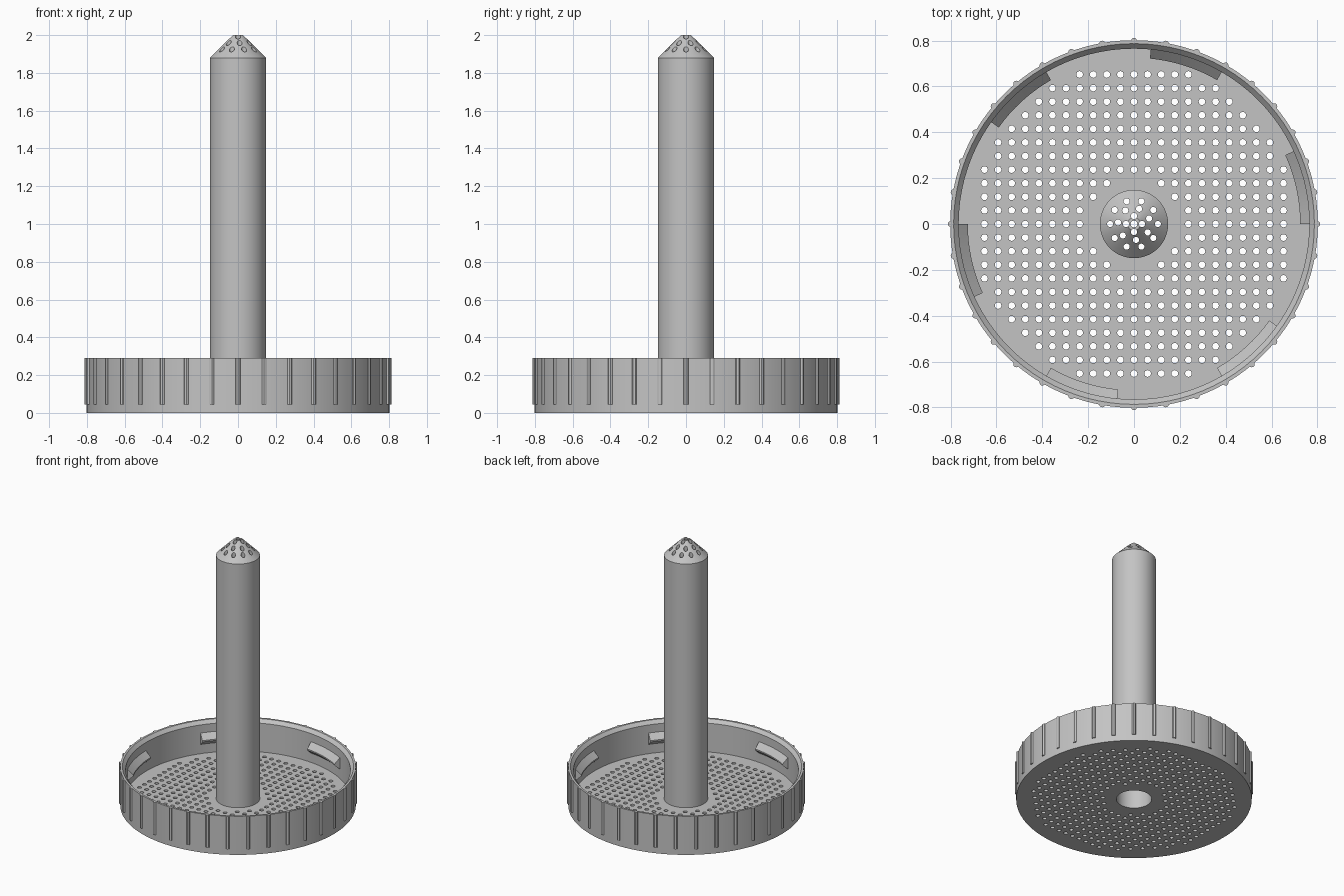
import bpy, bmesh, math
from mathutils import Matrix, Vector

if "Cube" in bpy.data.objects:
    bpy.data.objects.remove(bpy.data.objects["Cube"])

GREY = bpy.data.materials.new("plain grey")
GREY.diffuse_color = (0.55, 0.55, 0.55, 1)
GREY.use_nodes = True
GREY.node_tree.nodes["Principled BSDF"].inputs["Base Color"].default_value = GREY.diffuse_color


def make_object(name, bm):
    bmesh.ops.remove_doubles(bm, verts=bm.verts, dist=1e-5)
    bmesh.ops.recalc_face_normals(bm, faces=bm.faces)
    mesh = bpy.data.meshes.new(name)
    bm.to_mesh(mesh)
    bm.free()
    obj = bpy.data.objects.new(name, mesh)
    bpy.context.collection.objects.link(obj)
    mesh.materials.append(GREY)
    return obj


def activate(obj):
    bpy.ops.object.select_all(action='DESELECT')
    obj.select_set(True)
    bpy.context.view_layer.objects.active = obj


def smooth(obj):
    activate(obj)
    bpy.ops.object.shade_smooth_by_angle(angle=math.radians(30))


def sweep(bm, profile, start, end, steps):
    """Sweep a closed (radius, z) profile around z; caps partial sweeps."""
    full = abs(end - start - 2 * math.pi) < 1e-6
    rings = []
    for i in range(steps if full else steps + 1):
        a = start + (end - start) * i / steps
        rings.append([bm.verts.new((r * math.cos(a), r * math.sin(a), z)) for r, z in profile])
    n = len(profile)
    for i in range(steps):
        p, q = rings[i], rings[(i + 1) % len(rings)]
        for j in range(n):
            k = (j + 1) % n
            bm.faces.new((p[j], q[j], q[k], p[k]))
    if not full:
        bm.faces.new(rings[0])
        bm.faces.new(rings[-1])


def lathe(name, profile):
    bm = bmesh.new()
    sweep(bm, profile, 0, 2 * math.pi, 96)
    return make_object(name, bm)


def rods(name, points, radius, z0, z1, sides):
    """Many upright cylinders in one mesh."""
    bm = bmesh.new()
    for x, y in points:
        bmesh.ops.create_cone(bm, cap_ends=True, segments=sides, radius1=radius,
                              radius2=radius, depth=z1 - z0,
                              matrix=Matrix.Translation((x, y, (z0 + z1) / 2)))
    return make_object(name, bm)


def drill(obj, points, radius, z0, z1):
    cutter = rods("hole_cutter", points, radius, z0, z1, 16)
    cutter.hide_render = True
    mod = obj.modifiers.new("holes", 'BOOLEAN')
    mod.operation = 'DIFFERENCE'
    mod.solver = 'EXACT'
    mod.object = cutter
    activate(obj)
    bpy.ops.object.modifier_apply(modifier=mod.name)
    bpy.data.objects.remove(cutter)


def ring(count, radius, offset=0):
    return [(radius * math.cos(math.radians(offset) + i * math.tau / count),
             radius * math.sin(math.radians(offset) + i * math.tau / count))
            for i in range(count)]


# Perforated tray with a chamfered rim
tray = lathe("tray", [(0.149, 0), (0.802, 0), (0.802, 0.29), (0.787, 0.29),
                      (0.765, 0.266), (0.765, 0.05), (0.149, 0.05)])
pitch = 0.0593
grid = [(i * pitch, j * pitch) for i in range(-11, 12) for j in range(-11, 12)
        if 12 < i * i + j * j < 140]
drill(tray, grid, 0.0145, -0.05, 0.1)
smooth(tray)

# Hollow centre tube, open below, with a perforated cone cap
tube = lathe("centre_tube", [(0.12, 0), (0.149, 0), (0.149, 1.88), (0.028, 2.0),
                             (0.0145, 2.0), (0.0145, 1.965), (0.12, 1.86)])
drill(tube, ring(10, 0.104) + ring(7, 0.07, 20) + ring(4, 0.035), 0.0135, 1.8, 2.1)
smooth(tube)

# Grip ribs around the outside
smooth(rods("grip_ribs", ring(36, 0.799), 0.013, 0.045, 0.29, 12))

# Six locking lugs inside the rim
bm = bmesh.new()
for i in range(6):
    a = math.radians(60 * i)
    sweep(bm, [(0.77, 0.21), (0.725, 0.165), (0.725, 0.155), (0.77, 0.115)],
          a, a + math.radians(24.5), 8)
smooth(make_object("locking_lugs", bm))
